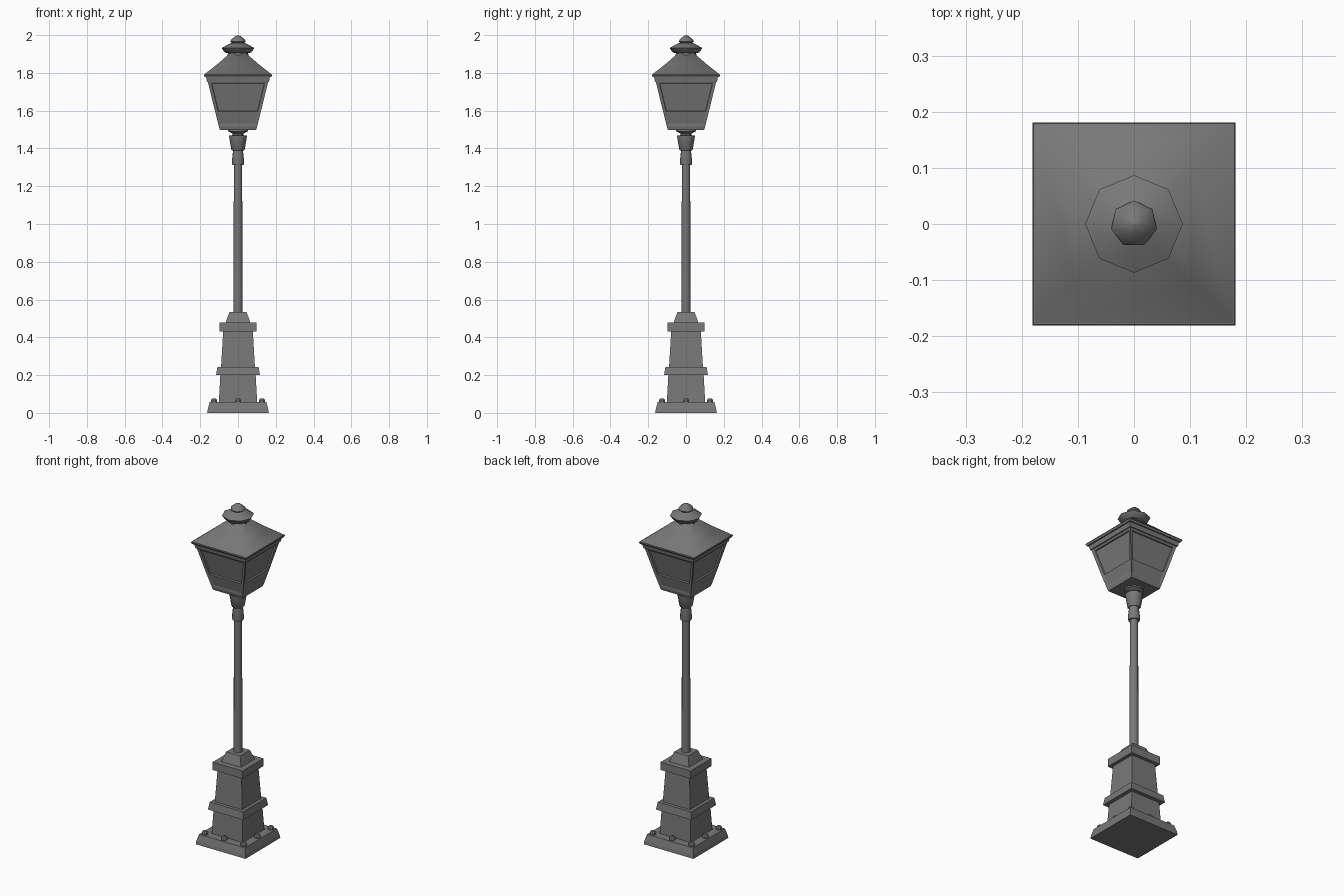
import bpy, bmesh, math

old = bpy.data.objects.get("Cube")
if old:
    bpy.data.objects.remove(old, do_unlink=True)

metal = bpy.data.materials.new("dark grey metal")
metal.use_nodes = True
GREY = (0.19, 0.19, 0.19, 1)
metal.diffuse_color = GREY
metal.node_tree.nodes["Principled BSDF"].inputs["Base Color"].default_value = GREY


def loft(bm, rings, sides, turn=0.0, centre=(0, 0)):
    """Stack rings of (radius, height) and close both ends."""
    loops = []
    for r, z in rings:
        loops.append([bm.verts.new((centre[0] + r * math.cos(turn + math.tau * i / sides),
                                    centre[1] + r * math.sin(turn + math.tau * i / sides), z))
                      for i in range(sides)])
    bands = []
    for a, b in zip(loops, loops[1:]):
        bands.append([bm.faces.new((a[i], a[(i + 1) % sides], b[(i + 1) % sides], b[i]))
                      for i in range(sides)])
    bm.faces.new(loops[0][::-1])
    bm.faces.new(loops[-1])
    return bands


def finish(name, bm, smooth=None):
    mesh = bpy.data.meshes.new(name)
    bm.normal_update()
    bm.to_mesh(mesh)
    bm.free()
    mesh.materials.append(metal)
    obj = bpy.data.objects.new(name, mesh)
    bpy.context.collection.objects.link(obj)
    if smooth:
        bpy.ops.object.select_all(action='DESELECT')
        obj.select_set(True)
        bpy.context.view_layer.objects.active = obj
        bpy.ops.object.shade_smooth_by_angle(angle=math.radians(smooth))
    return obj


def square(bm, rings):
    """Loft a square section given by half widths."""
    return loft(bm, [(h * math.sqrt(2), z) for h, z in rings], 4, math.pi / 4)


def square_part(name, rings, smooth=None):
    bm = bmesh.new()
    square(bm, rings)
    return finish(name, bm, smooth)


def round_part(name, rings, sides, turn=0.0, smooth=50):
    bm = bmesh.new()
    loft(bm, rings, sides, turn)
    return finish(name, bm, smooth)


# Stepped square pedestal
square_part("base_plate", [(0.163, 0), (0.16, 0.02), (0.15, 0.057)])
square_part("lower_pedestal", [(0.102, 0.05), (0.093, 0.21)])
square_part("pedestal_band", [(0.116, 0.2), (0.109, 0.243)])
square_part("upper_pedestal", [(0.09, 0.235), (0.078, 0.44)])
square_part("pedestal_cap", [(0.098, 0.432), (0.098, 0.478)])
square_part("pedestal_top", [(0.066, 0.475), (0.046, 0.533)])

# Bolts around the base plate
bm = bmesh.new()
for x in (-1, 0, 1):
    for y in (-1, 0, 1):
        if x or y:
            loft(bm, [(0.017, 0.05), (0.017, 0.068), (0.011, 0.076)], 8,
                 math.pi / 8, (x * 0.127, y * 0.127))
finish("base_bolts", bm, 30)

# Post with collar and flared cup
round_part("post", [(0.024, 0.5), (0.022, 1.33)], 12)
round_part("post_collar", [(0.03, 1.312), (0.033, 1.325), (0.027, 1.385), (0.027, 1.4)], 12)
round_part("flared_cup", [(0.03, 1.388), (0.036, 1.395), (0.046, 1.455), (0.048, 1.468), (0.03, 1.47)], 12)
round_part("lantern_neck", [(0.028, 1.46), (0.03, 1.48), (0.052, 1.49), (0.052, 1.505)], 12)

# Tapered lantern body with recessed panes
bm = bmesh.new()
bands = square(bm, [(0.096, 1.498), (0.101, 1.515), (0.12, 1.59), (0.16, 1.755)])
bm.normal_update()
for low, high in zip(bands[1], bands[2]):
    bmesh.ops.inset_region(bm, faces=[low, high], thickness=0.016, depth=-0.004,
                           use_even_offset=True)
    bmesh.ops.inset_region(bm, faces=[high], thickness=0.002, depth=-0.008)
finish("lantern_body", bm)

# Roof and its rim
square_part("roof_rim", [(0.164, 1.752), (0.17, 1.782)])
square_part("roof_eave", [(0.176, 1.777), (0.181, 1.787), (0.179, 1.792)])
square_part("roof", [(0.179, 1.791), (0.105, 1.85), (0.04, 1.906)], 80)

# Finial
round_part("finial_neck", [(0.06, 1.88), (0.05, 1.915)], 8)
round_part("finial_disc", [(0.05, 1.904), (0.07, 1.908), (0.087, 1.932), (0.044, 1.955), (0.03, 1.96)], 8)
round_part("finial_knob", [(0.026, 1.95), (0.042, 1.966), (0.038, 1.976), (0.015, 1.994), (0.002, 2.0)],
           7, math.pi / 2, 55)
